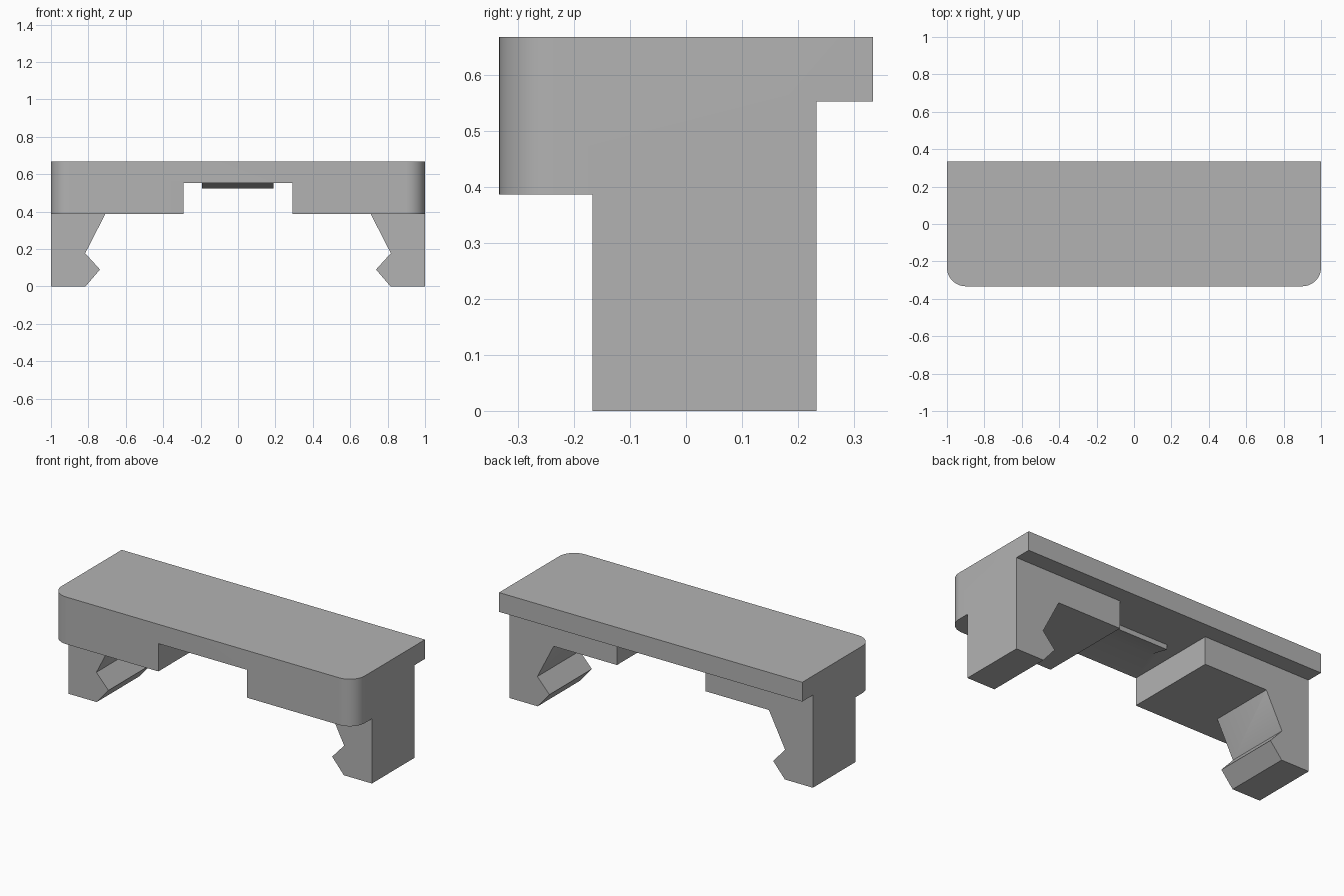
import bpy, bmesh, math
from mathutils import Vector

old = bpy.data.objects.get("Cube")
if old:
    bpy.data.objects.remove(old, do_unlink=True)

grey = bpy.data.materials.new("plain grey")
grey.use_nodes = True
colour = (0.45, 0.45, 0.45, 1)
grey.diffuse_color = colour
grey.node_tree.nodes["Principled BSDF"].inputs["Base Color"].default_value = colour

FRONT, BACK, TOP = -0.333, 0.333, 0.667
LEG_FRONT, LEG_BACK = -0.167, 0.233
BLOCK_Z, LIP_Z = 0.386, 0.552


def prism(name, points, depth):
    """Extrude a closed polygon along a vector."""
    bm = bmesh.new()
    face = bm.faces.new([bm.verts.new(p) for p in points])
    new = bmesh.ops.extrude_face_region(bm, geom=[face])["geom"]
    bmesh.ops.translate(bm, vec=Vector(depth),
                        verts=[v for v in new if isinstance(v, bmesh.types.BMVert)])
    bmesh.ops.recalc_face_normals(bm, faces=bm.faces)
    mesh = bpy.data.meshes.new(name)
    bm.to_mesh(mesh)
    bm.free()
    mesh.materials.append(grey)
    obj = bpy.data.objects.new(name, mesh)
    bpy.context.collection.objects.link(obj)
    return obj


def box(name, x0, x1, y0, y1, z0, z1):
    corners = [(x0, y0, z0), (x1, y0, z0), (x1, y1, z0), (x0, y1, z0)]
    return prism(name, corners, (0, 0, z1 - z0))


def combine(target, tool, operation):
    mod = target.modifiers.new(tool.name, 'BOOLEAN')
    mod.operation = operation
    mod.solver = 'EXACT'
    mod.object = tool
    tool.hide_render = True
    bpy.context.view_layer.update()
    result = bpy.data.meshes.new_from_object(
        target.evaluated_get(bpy.context.evaluated_depsgraph_get()))
    target.modifiers.clear()
    target.data = result
    bpy.data.objects.remove(tool, do_unlink=True)


# Slab with two rounded front corners
RADIUS, STEPS = 0.1, 12
plan = [(1, BACK, BLOCK_Z), (-1, BACK, BLOCK_Z)]
for side, start in ((-1, math.pi), (1, 1.5 * math.pi)):
    for i in range(STEPS + 1):
        a = start + i / STEPS * math.pi / 2
        plan.append((side * (1 - RADIUS) + RADIUS * math.cos(a),
                     FRONT + RADIUS + RADIUS * math.sin(a), BLOCK_Z))
body = prism("clip_body", plan, (0, 0, TOP - BLOCK_Z))

# Central channel and the step under the back lip
combine(body, box("channel_cutter", -0.292, 0.292, -1, 1, 0, LIP_Z), 'DIFFERENCE')
combine(body, box("lip_cutter", -2, 2, LEG_BACK, 1, 0, LIP_Z), 'DIFFERENCE')

# Hooked legs
hook = [(1, 0), (0.815, 0), (0.738, 0.09), (0.817, 0.177),
        (0.71, BLOCK_Z), (0.71, 0.45), (1, 0.45)]
for side, name in ((-1, "right_leg"), (1, "left_leg")):
    leg = prism(name, [(side * x, LEG_FRONT, z) for x, z in hook],
                (0, LEG_BACK - LEG_FRONT, 0))
    combine(body, leg, 'UNION')

# Ramped catch under the channel ceiling
ramp = [(-0.09, LIP_Z), (0.04, 0.523), (0.04, 0.6), (-0.09, 0.6)]
catch = prism("ramp_catch", [(-0.193, y, z) for y, z in ramp], (0.383, 0, 0))
combine(body, catch, 'UNION')

# Smooth the rounded corners only
bpy.ops.object.select_all(action='DESELECT')
body.select_set(True)
bpy.context.view_layer.objects.active = body
bpy.ops.object.shade_smooth_by_angle(angle=math.radians(30))
